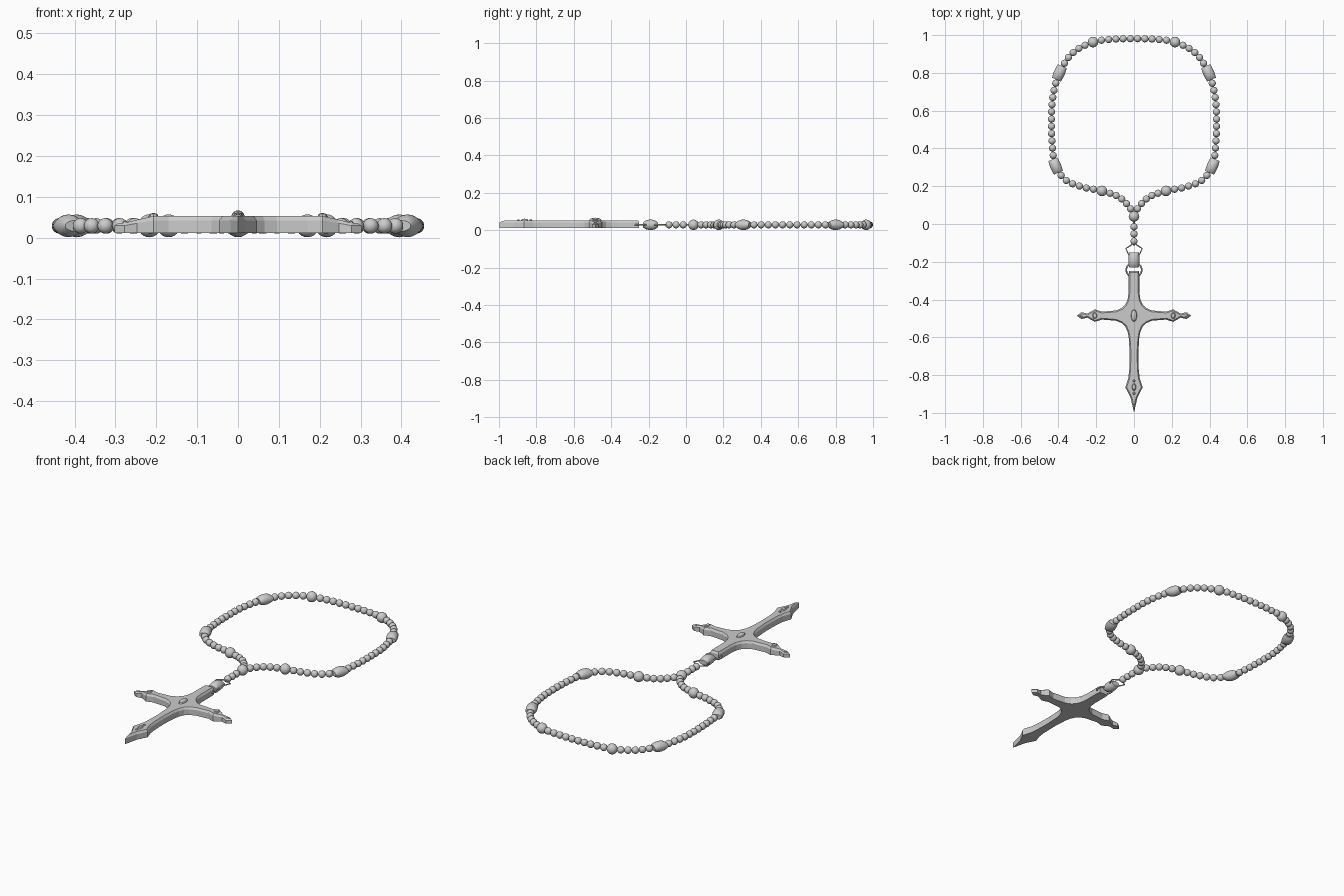
import bpy, bmesh, math
from mathutils import Vector, Matrix

if "Cube" in bpy.data.objects:
    bpy.data.objects.remove(bpy.data.objects["Cube"])

Z = 0.029           # height of the string through the beads
CY = -0.485         # crossing of the pendant


def finish(bm, name, angle=None):
    bmesh.ops.recalc_face_normals(bm, faces=bm.faces)
    me = bpy.data.meshes.new(name)
    bm.to_mesh(me)
    bm.free()
    ob = bpy.data.objects.new(name, me)
    bpy.context.collection.objects.link(ob)
    if angle:
        bpy.ops.object.select_all(action='DESELECT')
        ob.select_set(True)
        bpy.context.view_layer.objects.active = ob
        bpy.ops.object.shade_smooth_by_angle(angle=math.radians(angle))
    return ob


def wire(name, pts, r, cyclic=False):
    cu = bpy.data.curves.new(name, 'CURVE')
    cu.dimensions = '3D'
    cu.bevel_depth = r
    cu.bevel_resolution = 2
    sp = cu.splines.new('POLY')
    sp.points.add(len(pts) - 1)
    for p, q in zip(sp.points, pts):
        p.co = (q[0], q[1], Z, 1)
    sp.use_cyclic_u = cyclic
    ob = bpy.data.objects.new(name, cu)
    bpy.context.collection.objects.link(ob)


def ball(bm, p, size, u=20, v=12):
    m = Matrix.Translation(p) @ Matrix.Diagonal((*size, 1))
    bmesh.ops.create_uvsphere(bm, u_segments=u, v_segments=v, radius=1, matrix=m)


def barrel(bm, p, ang):
    # cushion-shaped bead: nearly straight from above, rounded from the side
    n, rings = 20, []
    m = Matrix.Translation(p) @ Matrix.Rotation(ang, 4, 'Z')
    for i in range(9):
        t = -1 + i / 4
        w = 0.029 - 0.004 * t * t
        h = 0.028 * math.sqrt(1 - 0.78 * t * t)
        rings.append([bm.verts.new(m @ Vector((0.039 * t, w * math.cos(a), h * math.sin(a))))
                      for a in (2 * math.pi * k / n for k in range(n))])
    for a, b in zip(rings, rings[1:]):
        for k in range(n):
            bm.faces.new((a[k], a[(k + 1) % n], b[(k + 1) % n], b[k]))
    bm.faces.new(rings[0])
    bm.faces.new(rings[-1])


# Loop path: right half from the junction to the top, with feature beads marked
half = [(0, .04, 'm'), (.025, .09, ''), (.08, .143, ''), (.17, .175, 'm'), (.27, .195, ''),
        (.36, .232, ''), (.415, .307, 'b'), (.431, .40, ''), (.437, .53, ''), (.43, .67, ''),
        (.395, .80, 'b'), (.325, .905, ''), (.217, .963, 'm'), (.11, .978, '')]
loop = half + [(0, .981, '')] + [(-x, y, k) for x, y, k in reversed(half)]
P = [Vector((x, y, Z)) for x, y, k in loop]
path, marks, S = [], [], 16
for i in range(len(P) - 1):
    if loop[i][2]:
        marks.append((len(path), loop[i][2]))
    a, b, c, d = P[max(i - 1, 0)], P[i], P[i + 1], P[min(i + 2, len(P) - 1)]
    for s in range(S):
        t = s / S
        path.append(0.5 * (2 * b + (c - a) * t + (2 * a - 5 * b + 4 * c - d) * t * t
                           + (3 * b - a - 3 * c + d) * t ** 3))
marks.append((len(path), 'm'))
path.append(P[-1])
dist = [0]
for a, b in zip(path, path[1:]):
    dist.append(dist[-1] + (b - a).length)


def at(s):
    for i in range(len(path) - 1):
        if dist[i + 1] >= s:
            return path[i].lerp(path[i + 1], (s - dist[i]) / (dist[i + 1] - dist[i]))


# Beads: small ones evenly fill the gaps between the feature beads
small, medium, barrels = bmesh.new(), bmesh.new(), bmesh.new()
HALF = {'m': 0.027, 'b': 0.039}
for (i, k), (j, l) in zip(marks, marks[1:]):
    s0, s1 = dist[i] + HALF[k], dist[j] - HALF[l]
    n = round((s1 - s0) / 0.0385)
    for q in range(n):
        ball(small, at(s0 + (s1 - s0) * (q + 0.5) / n), (.019,) * 3)
    if k == 'm':
        ball(medium, path[i], (.028,) * 3)
    else:
        d = path[i + 1] - path[i - 1]
        barrel(barrels, path[i], math.atan2(d.y, d.x))
for y in (-.015, -.053, -.091):
    ball(small, (0, y, Z), (.019,) * 3)
barrel(barrels, (0, -.19, Z), math.pi / 2)
finish(small, 'small_beads', 40)
finish(medium, 'medium_beads', 40)
finish(barrels, 'barrel_beads', 40)

# String and wire links
wire('string', [(p.x, p.y) for p in path], .004)
wire('drop_string', [(0, .04), (0, -.115)], .004)
wire('wire_link', [(-.008, -.106), (.008, -.106), (.043, -.13), (.026, -.168),
                   (-.026, -.168), (-.043, -.13)], .0035, True)
wire('jump_ring', [(.041 * math.cos(a), -.243 + .038 * math.sin(a))
                   for a in (2 * math.pi * k / 32 for k in range(32))], .0045, True)

# Cross pendant: mirrored outline, extruded, with a chamfered top rim
arm = [(.029, .12), (.034, .085), (.046, .058), (.065, .040), (.095, .027), (.17, .021),
       (.207, .033), (.247, .011), (.278, .018)]
side = [(.026, -.25), (.029, -.27)] + [(x, CY + y) for x, y in arm] + [(.303, CY)]
side += [(x, CY - y) for x, y in reversed(arm[1:])]
side += [(.028, -.60), (.023, -.68), (.025, -.77), (.030, -.815), (.046, -.865), (.018, -.92)]
outline = side + [(0, -.998)] + [(-x, y) for x, y in reversed(side)]
bm = bmesh.new()
base = bm.faces.new([bm.verts.new((x, y, .011)) for x, y in outline])
top = bmesh.ops.extrude_face_region(bm, geom=[base], use_keep_orig=True)['geom']
bmesh.ops.translate(bm, verts=[g for g in top if isinstance(g, bmesh.types.BMVert)],
                    vec=(0, 0, .031))
bmesh.ops.recalc_face_normals(bm, faces=bm.faces)
cap = [f for f in bm.faces if f.calc_center_median().z > .04]
bmesh.ops.inset_region(bm, faces=cap, thickness=.007, use_even_offset=True)
for v in {v for f in cap for v in f.verts}:
    v.co.z = .053
for v in bm.verts:      # arm tips thin out
    f = 1 - .4 * min(max((abs(v.co.x) - .215) / .06, 0), 1)
    v.co.z = .011 + (v.co.z - .011) * f
bmesh.ops.triangulate(bm, faces=[f for f in bm.faces if len(f.verts) > 4])
finish(bm, 'cross_pendant')

# Raised studs on the cross
bm = bmesh.new()
ball(bm, (0, CY, .053), (.016, .033, .014), 12, 6)
for sx in (-1, 1):
    ball(bm, (sx * .207, CY, .051), (.013, .018, .010), 8, 4)
    ball(bm, (sx * .276, CY, .034), (.008, .008, .008), 8, 4)
ball(bm, (0, -.863, .053), (.012, .020, .009), 8, 4)
for y in (-.83, -.896):
    ball(bm, (0, y, .053), (.007, .007, .006), 8, 4)
finish(bm, 'cross_studs', 30)
